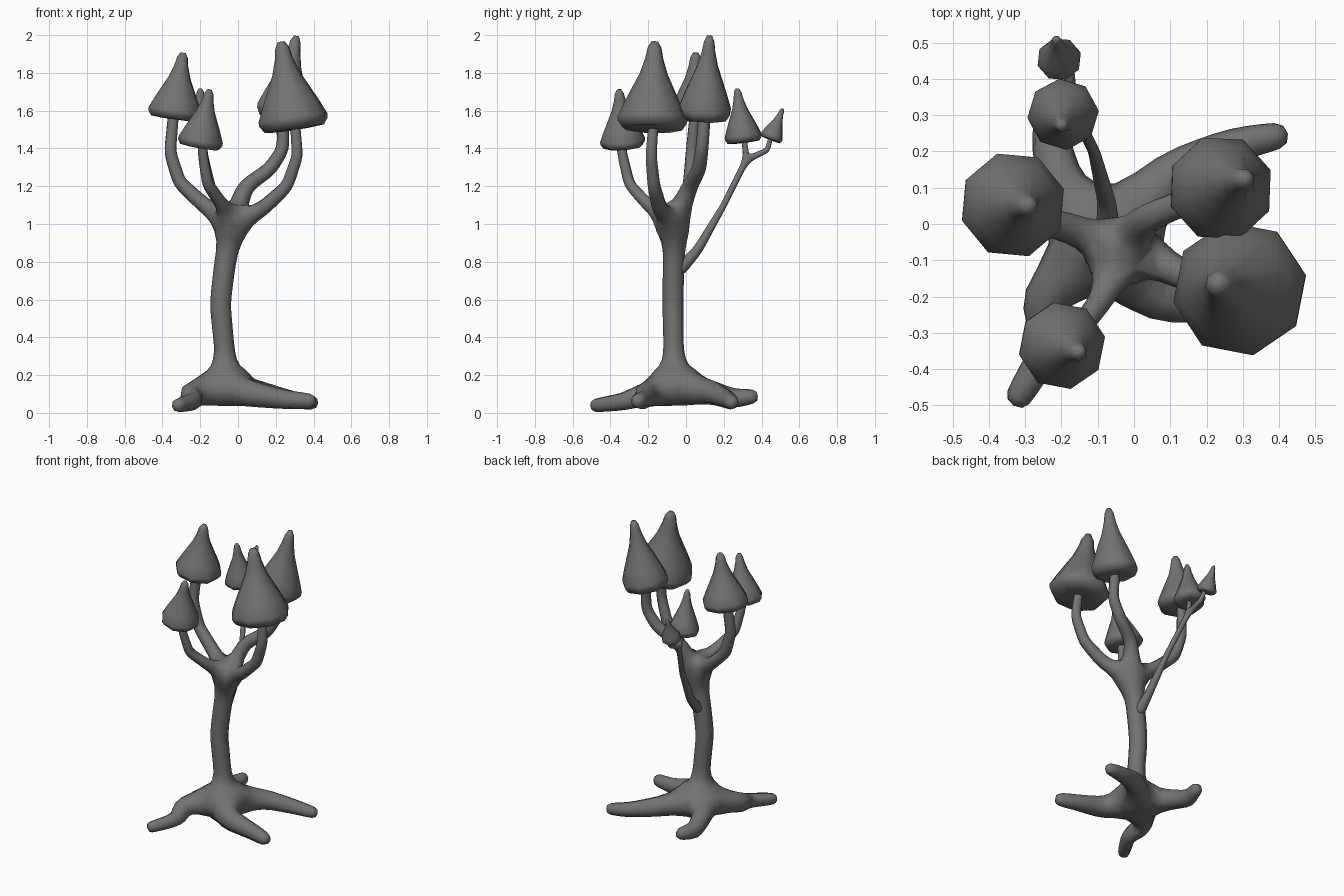
import bpy, bmesh, math
from mathutils import Vector

cube = bpy.data.objects.get("Cube")
if cube:
    bpy.data.objects.remove(cube, do_unlink=True)

grey = bpy.data.materials.new("stone_grey")
grey.use_nodes = True
colour = (0.17, 0.17, 0.17, 1)
grey.diffuse_color = colour
grey.node_tree.nodes["Principled BSDF"].inputs["Base Color"].default_value = colour


def add_object(name, mesh):
    obj = bpy.data.objects.new(name, mesh)
    bpy.context.collection.objects.link(obj)
    mesh.materials.append(grey)
    return obj


def add_limbs(name, trunk, limbs):
    """Skin a trunk path and limbs (trunk index, path); points are x, y, z, radius."""
    points = list(trunk)
    edges = [(i, i + 1) for i in range(len(trunk) - 1)]
    for start, path in limbs:
        for p in path:
            points.append(p)
            edges.append((start, len(points) - 1))
            start = len(points) - 1
    mesh = bpy.data.meshes.new(name)
    mesh.from_pydata([p[:3] for p in points], edges, [])
    obj = add_object(name, mesh)
    skin = obj.modifiers.new("Skin", "SKIN")
    skin.use_smooth_shade = True
    for i, sv in enumerate(mesh.skin_vertices[0].data):
        sv.radius = (points[i][3],) * 2
        sv.use_root = i == 0
    subdivision = obj.modifiers.new("Subdivision", "SUBSURF")
    subdivision.levels = subdivision.render_levels = 1


# Trunk with four roots and four main branches
add_limbs("trunk_and_roots", [
    (-.07, -.06, .14, .105), (-.07, -.065, .32, .058), (-.095, -.07, .58, .06),
    (-.068, -.065, .8, .062), (-.03, -.06, 1.0, .066)], [
    (0, [(.1, .14, .11, .07), (.28, .22, .07, .052), (.43, .25, .05, .038)]),
    (0, [(.07, -.21, .1, .075), (.25, -.22, .07, .055), (.42, -.265, .06, .042)]),
    (0, [(-.26, -.21, .1, .07), (-.23, -.33, .06, .052), (-.335, -.505, .036, .038)]),
    (0, [(-.2, .1, .12, .07), (-.235, .25, .075, .058), (-.2, .385, .09, .038)]),
    (4, [(-.18, -.01, 1.1, .045), (-.31, .02, 1.22, .04), (-.36, .03, 1.38, .036), (-.34, .05, 1.6, .032)]),
    (4, [(-.09, -.21, 1.11, .036), (-.16, -.3, 1.21, .033), (-.185, -.335, 1.36, .029), (-.19, -.35, 1.46, .027)]),
    (4, [(.13, -.14, 1.08, .045), (.26, -.17, 1.2, .038), (.315, -.185, 1.36, .034), (.3, -.17, 1.56, .03)]),
    (4, [(.04, .02, 1.2, .045), (.17, .07, 1.29, .04), (.24, .085, 1.4, .036), (.235, .1, 1.6, .034)])])

# Thin forked branch growing out of the trunk
add_limbs("thin_branch", [
    (-.07, -.05, .74, .04), (-.075, .06, .86, .028), (-.11, .2, 1.1, .018), (-.17, .32, 1.34, .018)], [
    (3, [(-.195, .305, 1.48, .015)]),
    (3, [(-.18, .43, 1.39, .016), (-.2, .455, 1.48, .012)])])

# Cap outline: radius factor, height factor
PROFILE = [(.5, .0), (.86, .01), (.99, .08), (1, .13), (.82, .29), (.61, .46),
           (.4, .63), (.26, .8), (.2, .92), (.1, .99)]


def add_cap(name, bottom, tip, radius, turn):
    bottom, tip = Vector(bottom), Vector(tip)
    axis = tip - bottom
    rotation = Vector((0, 0, 1)).rotation_difference(axis)
    bm = bmesh.new()
    rings = []
    for r, h in PROFILE:
        ring = []
        for k in range(8):
            a = turn + k * math.tau / 8
            p = Vector((r * radius * math.cos(a), r * radius * math.sin(a), h * axis.length))
            ring.append(bm.verts.new(bottom + rotation @ p))
        rings.append(ring)
    for lower, upper in zip(rings, rings[1:]):
        for k in range(8):
            n = (k + 1) % 8
            bm.faces.new((lower[k], lower[n], upper[n], upper[k]))
    bm.faces.new(rings[0][::-1])
    bm.faces.new(rings[-1])
    for f in bm.faces:
        f.smooth = True
    cap_mesh = bpy.data.meshes.new(name)
    bm.to_mesh(cap_mesh)
    bm.free()
    add_object(name, cap_mesh)


# Mushroom caps
add_cap("right_cap", (-.34, .053, 1.555), (-.29, .05, 1.91), .148, .3)
add_cap("front_right_cap", (-.205, -.333, 1.405), (-.15, -.355, 1.715), .122, .2)
add_cap("front_left_cap", (.3, -.18, 1.5), (.228, -.165, 1.97), .188, .2)
add_cap("back_left_cap", (.23, .095, 1.555), (.31, .125, 2.0), .148, .35)
add_cap("back_cap", (-.195, .307, 1.43), (-.2, .27, 1.72), .099, .1)
add_cap("small_back_cap", (-.205, .447, 1.445), (-.215, .513, 1.612), .062, .3)
